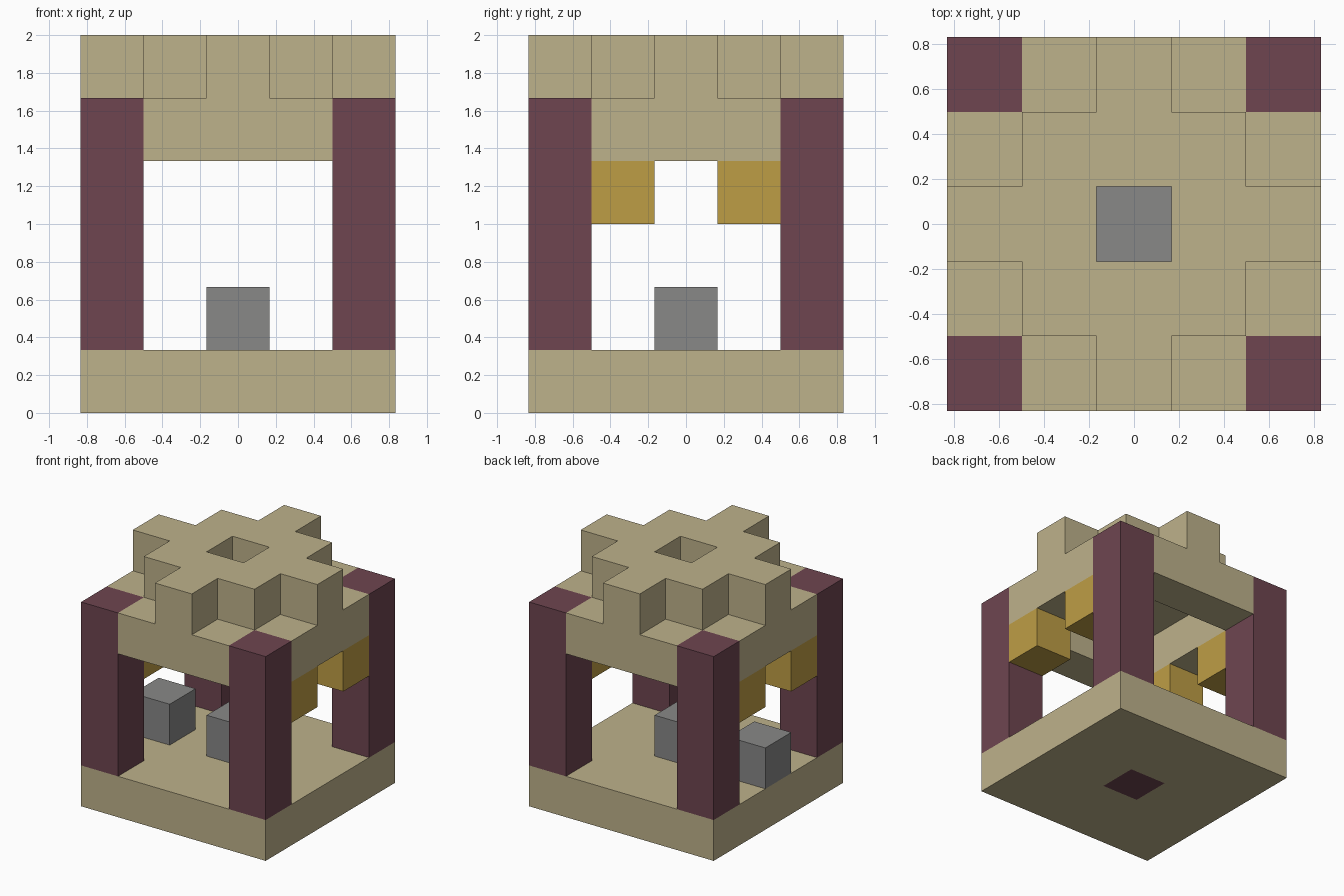
import bpy
import bmesh
from mathutils import Vector

default = bpy.data.objects.get("Cube")
if default:
    bpy.data.objects.remove(default, do_unlink=True)

U = 1 / 3  # one building block
SPAN = range(-2, 3)
INNER = range(-1, 2)


def material(name, *rgb):
    """Flat material from 8-bit display colour, stored as linear."""
    linear = [((c / 255 + 0.055) / 1.055) ** 2.4 for c in rgb] + [1]
    mat = bpy.data.materials.new(name)
    mat.use_nodes = True
    mat.diffuse_color = linear
    bsdf = next(n for n in mat.node_tree.nodes if n.type == 'BSDF_PRINCIPLED')
    bsdf.inputs["Base Color"].default_value = linear
    bsdf.inputs["Roughness"].default_value = 0.9
    return mat


def blocks(name, cells, mat):
    """Closed shell around a set of unit cells (x, y, z)."""
    cells = set(cells)
    bm = bmesh.new()
    for cell in cells:
        for axis in range(3):
            for sign in (-1, 1):
                normal = Vector((0, 0, 0))
                normal[axis] = sign
                if tuple(int(a + b) for a, b in zip(cell, normal)) in cells:
                    continue
                side = Vector((0, 0, 0))
                side[(axis + 1) % 3] = 1
                up = normal.cross(side)
                mid = Vector(cell) + Vector((0, 0, 0.5)) + normal / 2
                corners = [(-1, -1), (1, -1), (1, 1), (-1, 1)]
                bm.faces.new([bm.verts.new((mid + side * a / 2 + up * b / 2) * U)
                              for a, b in corners])
    bmesh.ops.remove_doubles(bm, verts=bm.verts, dist=0.001)
    mesh = bpy.data.meshes.new(name)
    bm.to_mesh(mesh)
    bm.free()
    mesh.materials.append(mat)
    obj = bpy.data.objects.new(name, mesh)
    bpy.context.collection.objects.link(obj)


sand = material("sand", 190, 178, 139)
maroon = material("maroon", 110, 69, 80)
gold = material("gold", 190, 157, 69)
grey = material("grey", 136, 136, 135)

# Base slab with a maroon core showing underneath
blocks("base", [(x, y, 0) for x in SPAN for y in SPAN if x or y], sand)
blocks("base_core", [(0, 0, 0)], maroon)

# Corner columns and gold brackets beside them
for x, x_name in ((-2, "right"), (2, "left")):
    for y, y_name in ((-1, "front"), (1, "back")):
        place = f"{y_name}_{x_name}"
        blocks("column_" + place, [(x, y * 2, z) for z in range(1, 5)], maroon)
        blocks("bracket_" + place, [(x, y, 3)], gold)

# Beams joining the column tops
for s, x_name, y_name in ((-2, "right", "front"), (2, "left", "back")):
    blocks("beam_" + x_name, [(s, i, 4) for i in INNER], sand)
    blocks("beam_" + y_name, [(i, s, 4) for i in INNER], sand)

# Roof: square with four arms and an open centre
roof = [(x, y, 5) for x in INNER for y in INNER if x or y]
roof += [(-2, 0, 5), (2, 0, 5), (0, -2, 5), (0, 2, 5)]
blocks("roof", roof, sand)

# Grey blocks standing on the floor
blocks("centre_block", [(0, 0, 1)], grey)
blocks("side_block", [(-2, 0, 1)], grey)
